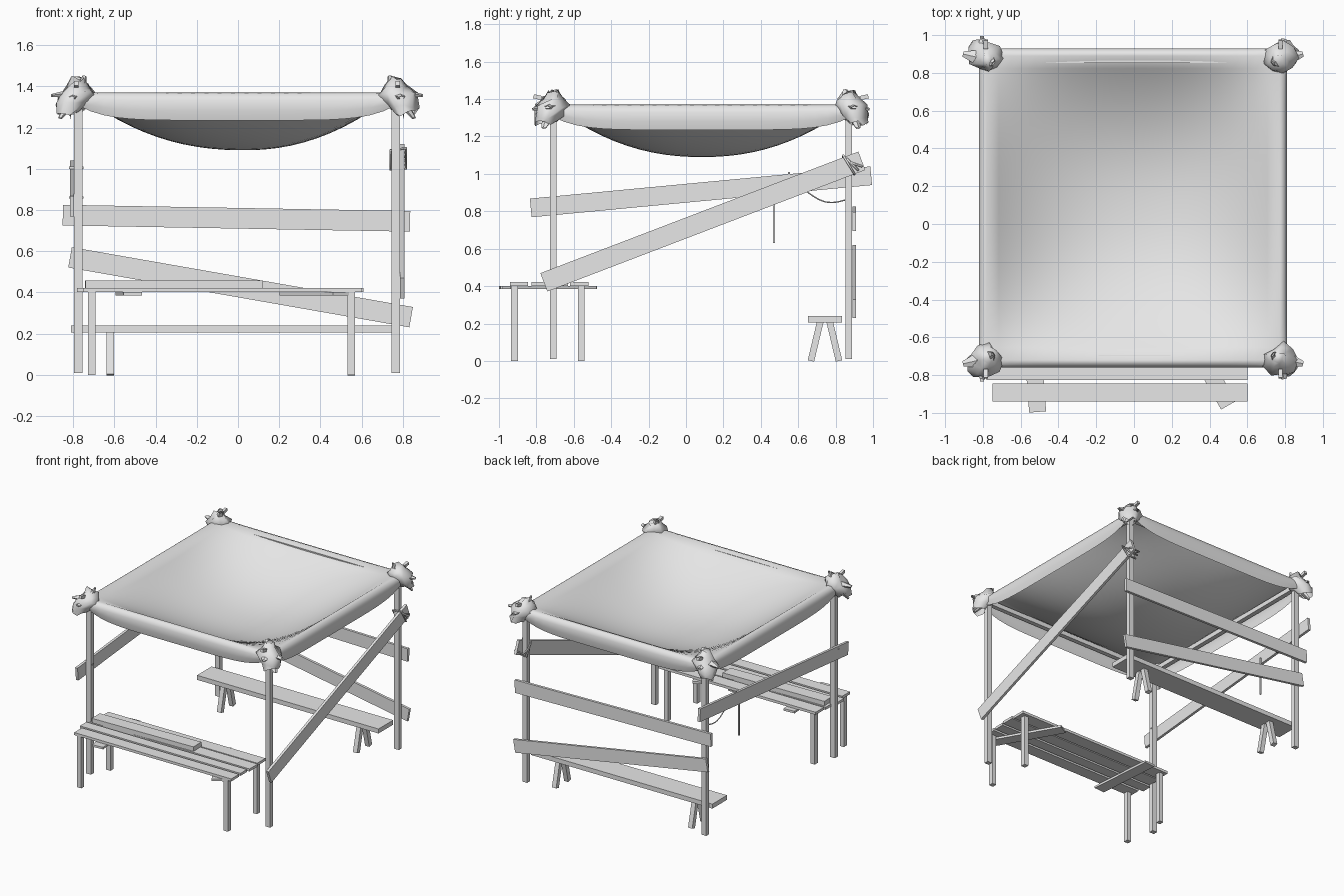
import bpy, bmesh, math, random
from mathutils import Vector, Matrix

cube = bpy.data.objects.get("Cube")
if cube:
    bpy.data.objects.remove(cube, do_unlink=True)

grey = bpy.data.materials.new("plain grey")
grey.use_nodes = True
grey.diffuse_color = (0.8, 0.8, 0.8, 1)
grey.node_tree.nodes["Principled BSDF"].inputs["Base Color"].default_value = (0.8, 0.8, 0.8, 1)

X, Y, Z = Vector((1, 0, 0)), Vector((0, 1, 0)), Vector((0, 0, 1))


def finish(name, bm, smooth=False):
    bmesh.ops.recalc_face_normals(bm, faces=bm.faces)
    mesh = bpy.data.meshes.new(name)
    bm.to_mesh(mesh)
    bm.free()
    mesh.materials.append(grey)
    if smooth:
        mesh.shade_smooth()
    obj = bpy.data.objects.new(name, mesh)
    bpy.context.collection.objects.link(obj)
    return obj


def board(name, start, end, width, thick, normal):
    """Box running from start to end, its broad face turned to normal."""
    a, b = Vector(start), Vector(end)
    d = (b - a).normalized()
    side = normal.cross(d).normalized()
    n = d.cross(side)
    rot = Matrix((d, side, n)).transposed().to_4x4()
    size = Matrix.Diagonal(((b - a).length, width, thick, 1))
    bm = bmesh.new()
    bmesh.ops.create_cube(bm, size=1, matrix=Matrix.Translation((a + b) / 2) @ rot @ size)
    return finish(name, bm)


def rope(name, points, radius, cyclic=False):
    curve = bpy.data.curves.new(name, "CURVE")
    curve.dimensions = "3D"
    curve.bevel_depth = radius
    curve.bevel_resolution = 1
    spline = curve.splines.new("POLY")
    spline.points.add(len(points) - 1)
    for p, co in zip(spline.points, points):
        p.co = (*co, 1)
    spline.use_cyclic_u = cyclic
    curve.materials.append(grey)
    bpy.context.collection.objects.link(bpy.data.objects.new(name, curve))


# Frame: four posts and the rails under the cloth
LEFT, RIGHT, FRONT, BACK = 0.765, -0.775, -0.71, 0.87
for px, sx in ((LEFT, "left"), (RIGHT, "right")):
    for py, sy in ((FRONT, "front"), (BACK, "back")):
        board(f"{sy}_{sx}_post", (px, py, 0.01), (px, py, 1.38), 0.04, 0.035, Y)
    board(f"{sx}_rail", (px, FRONT, 1.335), (px, BACK, 1.335), 0.035, 0.035, Z)
for py, sy in ((FRONT, "front"), (BACK, "back")):
    board(f"{sy}_rail", (RIGHT, py, 1.335), (LEFT, py, 1.335), 0.035, 0.035, Z)

# Side and back braces
board("left_diagonal_brace", (0.797, -0.76, 0.42), (0.797, 0.94, 1.07), 0.105, 0.02, X)
board("right_brace", (-0.805, -0.83, 0.818), (-0.805, 0.99, 0.99), 0.1, 0.02, X)
board("upper_back_brace", (-0.85, 0.9, 0.775), (0.835, 0.9, 0.745), 0.1, 0.02, Y)
board("lower_back_brace", (-0.815, 0.9, 0.57), (0.84, 0.9, 0.28), 0.1, 0.02, Y)

# Table: top planks, loose plank, slanted battens and legs
for i, (py, x0, x1, w) in enumerate(((-0.893, -0.75, 0.6, 0.095), (-0.787, -0.78, 0.6, 0.08),
                                     (-0.68, -0.76, 0.61, 0.1), (-0.57, -0.75, 0.6, 0.1))):
    board(f"table_plank_{i + 1}", (x0, py, 0.411), (x1, py, 0.411), w, 0.02, Z)
board("loose_plank", (-0.74, -0.69, 0.44), (0.12, -0.67, 0.44), 0.1, 0.035, Z)
board("right_batten", (-0.51, -0.995, 0.393), (-0.55, -0.48, 0.393), 0.09, 0.016, Z)
board("left_batten", (0.5, -0.96, 0.393), (0.24, -0.5, 0.393), 0.09, 0.016, Z)
for px in (-0.71, 0.55):
    for py in (-0.917, -0.56):
        board("table_leg", (px, py, 0), (px, py, 0.402), 0.035, 0.037, Y)

# Bench with splayed legs
board("bench_seat", (-0.81, 0.743, 0.223), (0.75, 0.743, 0.223), 0.18, 0.035, Z)
for px in (-0.62, 0.55):
    for s in (-1, 1):
        board("bench_leg", (px, 0.743 + s * 0.075, 0), (px, 0.743 + s * 0.025, 0.21), 0.036, 0.035, Y)

# Sagging cloth with its hem rolled over the rails
ROLL = ((0, 0), (0.025, 0.008), (0.04, 0.04), (0.04, 0.09), (0.03, 0.135))
STEPS = 24
params = [(-1, k) for k in range(4, 0, -1)]
params += [(-1 + 2 * i / STEPS, 0) for i in range(STEPS + 1)]
params += [(1, k) for k in range(1, 5)]
bm = bmesh.new()
grid = []
for v, kv in params:
    row = []
    for u, ku in params:
        out_x, drop_x = ROLL[ku]
        out_y, drop_y = ROLL[kv]
        sag = 0.28 * (1 - abs(u) ** 2.2) * (1 - abs(v) ** 2.2) * (1 + 0.06 * u * (1 - abs(u)))
        fade = 1 - 0.55 * max(abs(v) ** 6 if ku else 0, abs(u) ** 6 if kv else 0)
        x = -0.005 + u * (0.775 + out_x)
        y = 0.085 + v * (0.805 + out_y)
        row.append(bm.verts.new((x, y, 1.37 - sag - fade * max(drop_x, drop_y))))
    grid.append(row)
for r0, r1 in zip(grid, grid[1:]):
    for a, b, c, d in zip(r0, r0[1:], r1[1:], r1):
        bm.faces.new((a, b, c, d))
finish("cloth_canopy", bm, True)


# Crumpled cloth gathered over each post, with loose ears
def gather(name, px, py, sx, sy, seed):
    rnd = random.Random(seed)
    sides = 9
    bm = bmesh.new()
    rings = []
    for z, r, shift in ((1.27, 0.05, 0.05), (1.31, 0.075, 0.03), (1.36, 0.085, 0.01),
                        (1.4, 0.055, 0), (1.435, 0.03, 0)):
        ring = []
        for i in range(sides):
            a = math.tau * i / sides
            rr = r * rnd.uniform(0.75, 1.2)
            ring.append(bm.verts.new((px + sx * shift + rr * math.cos(a),
                                      py + sy * shift + rr * math.sin(a),
                                      z + rnd.uniform(-0.015, 0.015))))
        rings.append(ring)
    for r0, r1 in zip(rings, rings[1:]):
        for i in range(sides):
            j = (i + 1) % sides
            bm.faces.new((r0[i], r0[j], r1[j], r1[i]))
    bm.faces.new(rings[-1])
    finish(name, bm, True)
    ears = ((0.13, 0.03, -0.01), (0.03, 0.11, -0.02), (0.09, 0.05, -0.12), (-0.03, -0.02, 0.085))
    base = Vector((px, py, 1.365))
    for ex, ey, ez in ears:
        d = Vector((sx * ex, sy * ey, ez))
        rot = d.to_track_quat("Z", "Y").to_matrix().to_4x4()
        bm = bmesh.new()
        bmesh.ops.create_cone(bm, segments=5, radius1=0.06, radius2=0.015, depth=d.length,
                              matrix=Matrix.Translation(base + d / 2) @ rot
                              @ Matrix.Diagonal((1, 0.5, 1, 1)))
        finish(name + "_ear", bm)
    peg = base + Vector((sx * 0.01, sy * 0.06, 0.04))
    board(name + "_peg", peg, peg + Vector((0, sy * 0.045, 0.01)), 0.022, 0.022, Z)


seed = 1
for px, sx in ((LEFT, 1), (RIGHT, -1)):
    for py, sy in ((FRONT, -1), (BACK, 1)):
        gather("corner_gather", px, py, sx, sy, seed)
        seed += 1

# Lashing round the brace and post, plus the slack line, hanging stick and nails
for k in range(3):
    dy = 0.02 * k
    rope("brace_lashing", [(0.74, 0.84 + dy, 1.09 - dy), (0.815, 0.84 + dy, 1.1 - dy),
                           (0.815, 0.9 + dy, 1.0 + dy), (0.74, 0.9 + dy, 0.995 + dy)], 0.006, True)
slack = [(-0.79, 0.64 + 0.21 * t / 6, 0.91 - 0.05 * t / 6 - 0.035 * math.sin(math.pi * t / 6))
         for t in range(7)]
rope("slack_line", slack, 0.004)
board("hanging_stick", (-0.785, 0.47, 0.63), (-0.785, 0.47, 0.93), 0.01, 0.01, Y)
for py, pz in ((-0.71, 0.86), (0.55, 1.005)):
    board("nail", (-0.82, py, pz), (-0.75, py, pz), 0.01, 0.01, Z)
